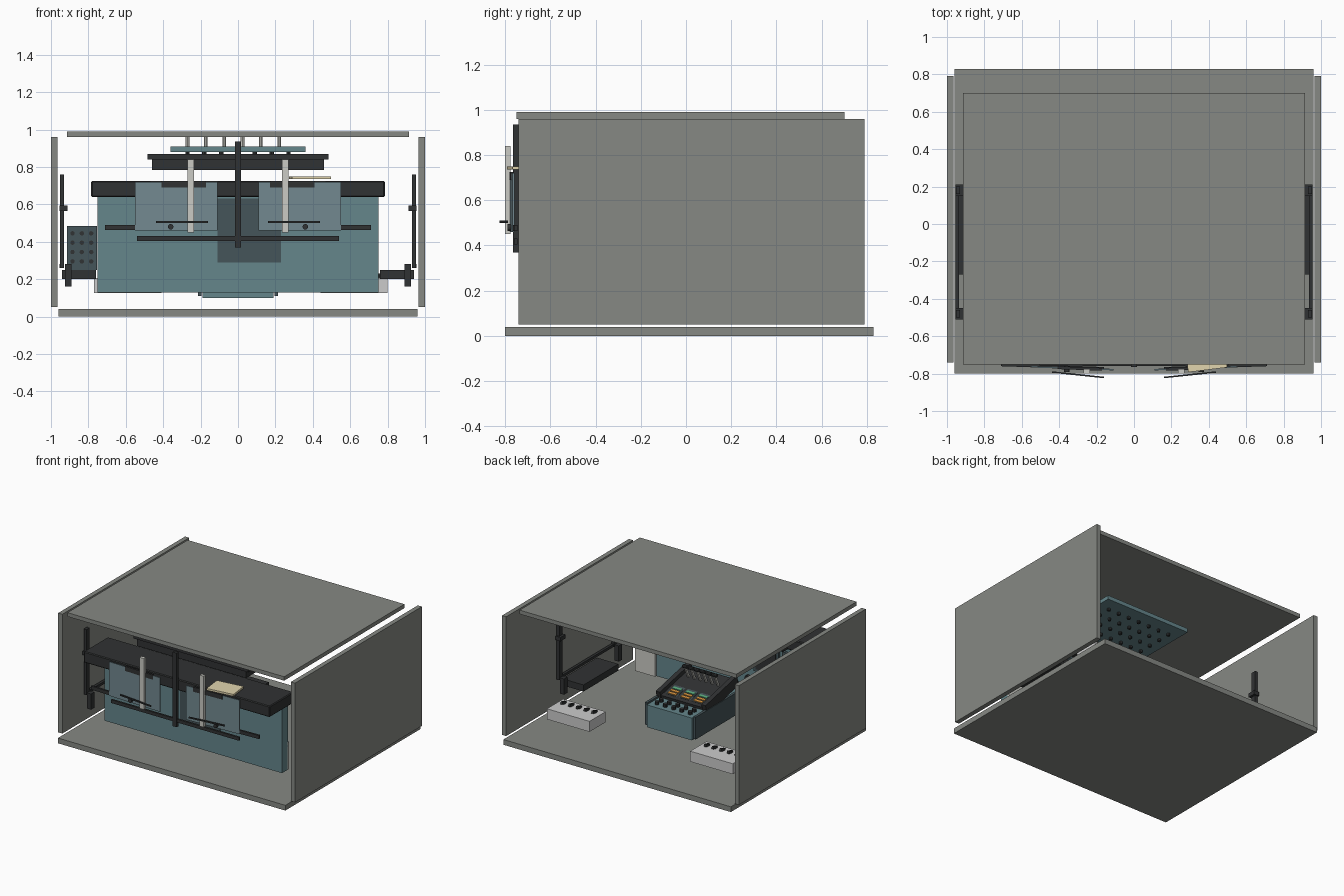
import bpy
from math import radians
from mathutils import Vector

if "Cube" in bpy.data.objects:
    bpy.data.objects.remove(bpy.data.objects["Cube"])


def mat(name, col):
    m = bpy.data.materials.new(name)
    m.diffuse_color = (*col, 1)
    m.use_nodes = True
    m.node_tree.nodes["Principled BSDF"].inputs["Base Color"].default_value = m.diffuse_color
    return m


WALL = mat("wall_grey", (0.24, 0.25, 0.23))
TEAL = mat("teal", (0.13, 0.24, 0.26))
SLATE = mat("slate", (0.06, 0.09, 0.10))
DARK = mat("dark", (0.03, 0.032, 0.033))
GLASS = mat("pane", (0.17, 0.25, 0.28))
PALE = mat("pale", (0.6, 0.6, 0.56))
CREAM = mat("cream", (0.75, 0.66, 0.42))
AMBER = mat("amber", (0.7, 0.3, 0.05))
GREEN = mat("green", (0.1, 0.4, 0.2))


def finish(ob, name, m, bevel=0):
    ob.name = name
    if m:
        ob.data.materials.append(m)
    if bevel:
        b = ob.modifiers.new("bevel", 'BEVEL')
        b.width = bevel
        b.segments = 1
    return ob


def box(name, x, y, z, m=None, rot=(0, 0, 0), bevel=0):
    """Box from x, y and z ranges, turned about its centre (degrees)."""
    c = Vector([(r[0] + r[1]) / 2 for r in (x, y, z)])
    bpy.ops.mesh.primitive_cube_add(size=1, location=c, rotation=[radians(a) for a in rot])
    ob = bpy.context.object
    ob.scale = [abs(r[1] - r[0]) for r in (x, y, z)]
    bpy.ops.object.transform_apply(location=False, rotation=False, scale=True)
    return finish(ob, name, m, bevel)


def cyl(name, c, r, h, m, rot=(0, 0, 0), n=12):
    bpy.ops.mesh.primitive_cylinder_add(vertices=n, radius=r, depth=h, location=c,
                                        rotation=[radians(a) for a in rot])
    return finish(bpy.context.object, name, m)


def mx(s, a, b):
    return (min(s * a, s * b), max(s * a, s * b))


# Cabin shell
box("floor", (-.96, .96), (-.80, .83), (0, .04), WALL)
box("ceiling", (-.915, .915), (-.75, .70), (.96, .99), WALL)
for s in (-1, 1):
    box("side_wall", mx(s, .965, 1), (-.74, .79), (.05, .96), WALL)

# Instrument panel, glareshield and header
box("instrument_panel", (-.75, .75), (-.54, -.47), (.13, .64), TEAL)
box("centre_access_cover", (-.11, .23), (-.545, -.52), (.29, .63), SLATE)
box("glareshield", (-.785, .785), (-.74, -.45), (.64, .725), DARK, bevel=.006)
box("mode_panel", (-.54, .54), (-.46, -.40), (.64, .715), DARK)
for i in range(10):
    cyl("mode_knob", (-.45 + i * .1, -.39, .68), .016, .03, SLATE, (90, 0, 0), 10)
box("header_lower", (-.46, .46), (-.56, -.44), (.785, .84), DARK)
box("header_upper", (-.485, .485), (-.57, -.44), (.84, .87), DARK)

# Displays on the pilots' side of the panel
for x in (-.60, -.36, 0, .36, .60):
    box("display_bezel", (x - .105, x + .105), (-.475, -.45), (.40, .61), SLATE)
    box("display_screen", (x - .085, x + .085), (-.455, -.445), (.42, .59), DARK)
for x in (-.3, -.2, -.1, 0, .1, .2, .3):
    for z in (.26, .33):
        cyl("panel_knob", (x, -.46, z), .02, .03, DARK, (90, 0, 0), 10)
for s in (-1, 1):
    box("kick_panel", mx(s, .58, .75), (-.475, -.455), (.13, .34), PALE)

# Windscreen frame, panes and wipers
box("centre_post", (-.017, .017), (-.765, -.74), (.37, .935), DARK)
box("lower_rail", (-.54, .54), (-.76, -.745), (.405, .43), DARK)
for s in (-1, 1):
    box("windscreen_sill", mx(s, .16, .71), (-.77, -.755), (.463, .49), DARK, (0, 0, 2 * s))
    box("windscreen_pane", mx(s, .11, .55), (-.775, -.767), (.46, .72), GLASS, (0, 0, 2 * s))
    box("upper_rail", mx(s, .17, .41), (-.78, -.765), (.69, .725), DARK, (0, 0, 2 * s))
    box("wiper_arm", mx(s, .235, .27) if s > 0 else (-.27, -.235), (-.80, -.775), (.45, .84), PALE)
    box("wiper_blade", mx(s, .16, .44), (-.81, -.802), (.50, .51), DARK, (0, 0, 6 * s))
    cyl("wiper_pivot", (.36 * s, -.775, .48), .015, .03, DARK, (90, 0, 0))

# Chart lying on the glareshield
box("chart", (.28, .49), (-.78, -.63), (.735, .75), CREAM, (0, 0, 7))

# Overhead panel on hangers
box("overhead_panel", (-.36, .36), (-.35, .15), (.88, .91), TEAL)
for i in range(6):
    for y in (-.25, .05):
        cyl("overhead_hanger", (-.27 + i * .098, y, .935), .01, .05, PALE, n=8)
for i in range(7):
    for y in (-.25, -.15, -.05, .05):
        cyl("overhead_switch", (-.27 + i * .09, y, .872), .012, .02, DARK, n=8)

# Centre pedestal with raised console, keypads and thrust levers
box("pedestal", (-.19, .19), (-.47, .20), (.10, .27), TEAL)
for s in (-1, 1):
    box("pedestal_flange", mx(s, .195, .215), (-.40, .19), (.11, .28), SLATE)
    box("console_cheek", mx(s, .175, .21), (-.33, .06), (.28, .36), DARK, (-12, 0, 0))
box("console_top", (-.175, .175), (-.33, .05), (.28, .33), DARK, (-12, 0, 0))
for i in range(3):
    x = -.11 + i * .11
    box("keypad", (x - .045, x + .045), (-.09, .02), (.292, .31), SLATE, (-12, 0, 0))
    for j, m in enumerate((GREEN, AMBER, AMBER)):
        box("keypad_key", (x - .035, x + .035), (-.065 + j * .03, -.045 + j * .03),
            (.309 - j * .006, .32 - j * .006), m, (-12, 0, 0))
for i in range(6):
    x = -.125 + i * .05
    box("lever_stem", (x - .007, x + .007), (-.20, -.185), (.33, .44), PALE, (-25, 0, 0))
    cyl("lever_grip", (x, -.168, .44), .013, .036, DARK, (0, 90, 0), 10)
for i in range(5):
    for y in (.10, .15):
        cyl("pedestal_knob", (-.14 + i * .07, y, .28), .016, .025, DARK, n=10)

# Side consoles, window frames and low rear units
for s in (-1, 1):
    box("side_console", mx(s, .76, .94), (-.27, .15), (.20, .25), DARK)
    for y in (-.48, .18):
        box("window_post", mx(s, .93, .952), (y - .02, y + .02), (.26, .76), DARK)
        box("post_clip", mx(s, .912, .955), (y - .03, y + .03), (.565, .595), DARK)
        box("post_foot", mx(s, .89, .925), (y - .02, y + .02), (.16, .28), DARK)
    box("window_rail", mx(s, .935, .955), (-.48, .18), (.26, .28), DARK)
    x0, x1 = (.44, .80) if s > 0 else (-.77, -.41)
    box("rear_unit", (x0, x1), (.34, .535), (.125, .205))
    for i in range(5):
        x = x0 + .05 + i * .065
        box("rear_unit_lever", (x - .008, x + .008), (.38, .43), (.205, .225), DARK, (15, 0, 0))

# Speaker box with a grid of holes
box("speaker_box", (-.915, -.755), (-.27, -.12), (.25, .485), SLATE)
for i in range(3):
    for j in range(4):
        cyl("speaker_hole", (-.885 + i * .05, -.27, .295 + j * .05), .012, .01, DARK, (90, 0, 0), 10)
